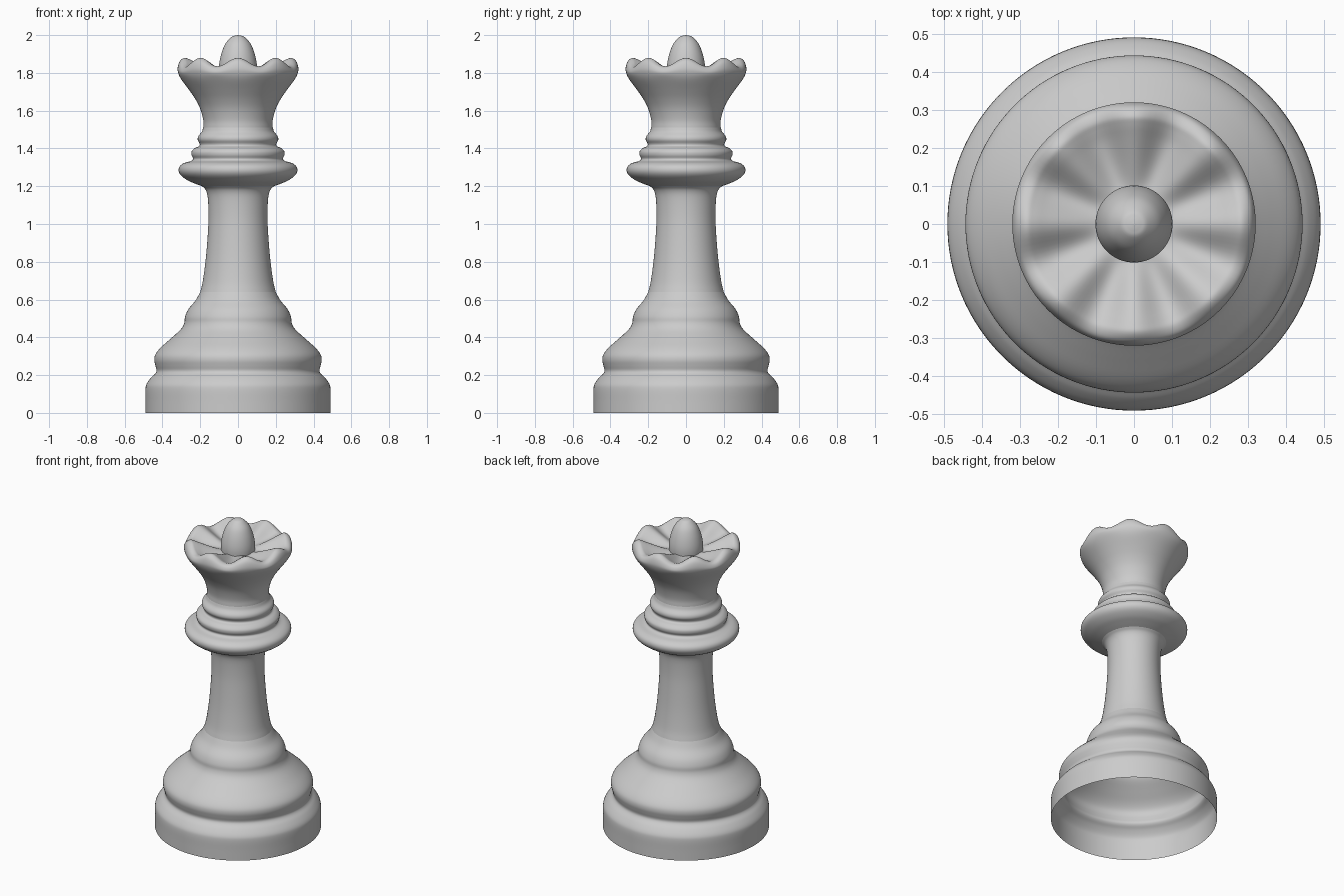
import bpy, bmesh, math
from mathutils import Vector

SIDES = 128
LOBES = 8


def smooth_path(pts, steps=4):
    """Catmull-Rom through (radius, height, wave) points."""
    p = [Vector(q if len(q) == 3 else (*q, 0)) for q in pts]
    p = [2 * p[0] - p[1]] + p + [2 * p[-1] - p[-2]]
    out = []
    for a, b, c, d in zip(p, p[1:], p[2:], p[3:]):
        for k in range(steps):
            t = k / steps
            out.append(0.5 * (2 * b + (c - a) * t + (2 * a - 5 * b + 4 * c - d) * t * t
                              + (3 * b - a - 3 * c + d) * t ** 3))
    return out + [p[-2]]


def lathe(name, path):
    """Spin a path round z; the third value lifts it in a lobed wave."""
    bm = bmesh.new()
    rings = []
    for r, z, w in path:
        if r < 1e-4:
            rings.append([bm.verts.new((0, 0, z))] * SIDES)
            continue
        ring = []
        for i in range(SIDES):
            a = 2 * math.pi * i / SIDES
            ring.append(bm.verts.new((r * math.cos(a), r * math.sin(a),
                                      z + w * math.cos(LOBES * a))))
        rings.append(ring)
    for lo, hi in zip(rings, rings[1:]):
        for i in range(SIDES):
            j = (i + 1) % SIDES
            bm.faces.new(list(dict.fromkeys((lo[i], lo[j], hi[j], hi[i]))))
    me = bpy.data.meshes.new(name)
    bm.to_mesh(me)
    bm.free()
    ob = bpy.data.objects.new(name, me)
    bpy.context.collection.objects.link(ob)
    bpy.context.view_layer.objects.active = ob
    ob.select_set(True)
    bpy.ops.object.shade_smooth_by_angle(angle=math.radians(50))
    ob.select_set(False)


# Base, open underneath: straight foot, rounded shoulder and bulge
base = [(0.49, 0), (0.49, 0.06), (0.49, 0.125), (0.483, 0.155), (0.46, 0.187),
        (0.438, 0.208), (0.431, 0.225), (0.437, 0.25), (0.443, 0.28), (0.437, 0.31),
        (0.41, 0.345), (0.36, 0.39), (0.305, 0.44), (0.285, 0.475), (0.28, 0.51),
        (0.262, 0.55), (0.225, 0.595), (0.2, 0.64)]
lathe("base", smooth_path(base))

# Stem
stem = [(0.2, 0.64), (0.186, 0.7), (0.17, 0.82), (0.159, 0.96), (0.156, 1.05),
        (0.16, 1.14), (0.171, 1.18), (0.19, 1.2)]
lathe("stem", smooth_path(stem))

# Stacked collar rings
collar = [(0.19, 1.2), (0.225, 1.213), (0.265, 1.23), (0.3, 1.255), (0.314, 1.28),
          (0.309, 1.305), (0.285, 1.323), (0.25, 1.333), (0.238, 1.345), (0.246, 1.365),
          (0.245, 1.385), (0.228, 1.402), (0.206, 1.412), (0.203, 1.425), (0.213, 1.445),
          (0.21, 1.465), (0.192, 1.488), (0.184, 1.51)]
lathe("collar", smooth_path(collar))

# Scalloped crown: flared cup, wavy lip and ridged dish
crown = [(0.184, 1.51), (0.184, 1.55), (0.2, 1.61), (0.225, 1.66), (0.257, 1.707),
         (0.3, 1.765), (0.317, 1.797, 0.004), (0.319, 1.82, 0.01), (0.308, 1.845, 0.017),
         (0.285, 1.857, 0.022), (0.262, 1.851, 0.023), (0.225, 1.836, 0.021),
         (0.17, 1.818, 0.014), (0.12, 1.805, 0.006), (0.085, 1.8)]
lathe("crown", smooth_path(crown))

# Egg-shaped finial
finial = [(0.1, 1.79), (0.101, 1.83), (0.096, 1.87), (0.084, 1.915), (0.065, 1.957),
          (0.036, 1.989), (0.018, 1.997), (0, 2.0)]
lathe("finial", smooth_path(finial))
